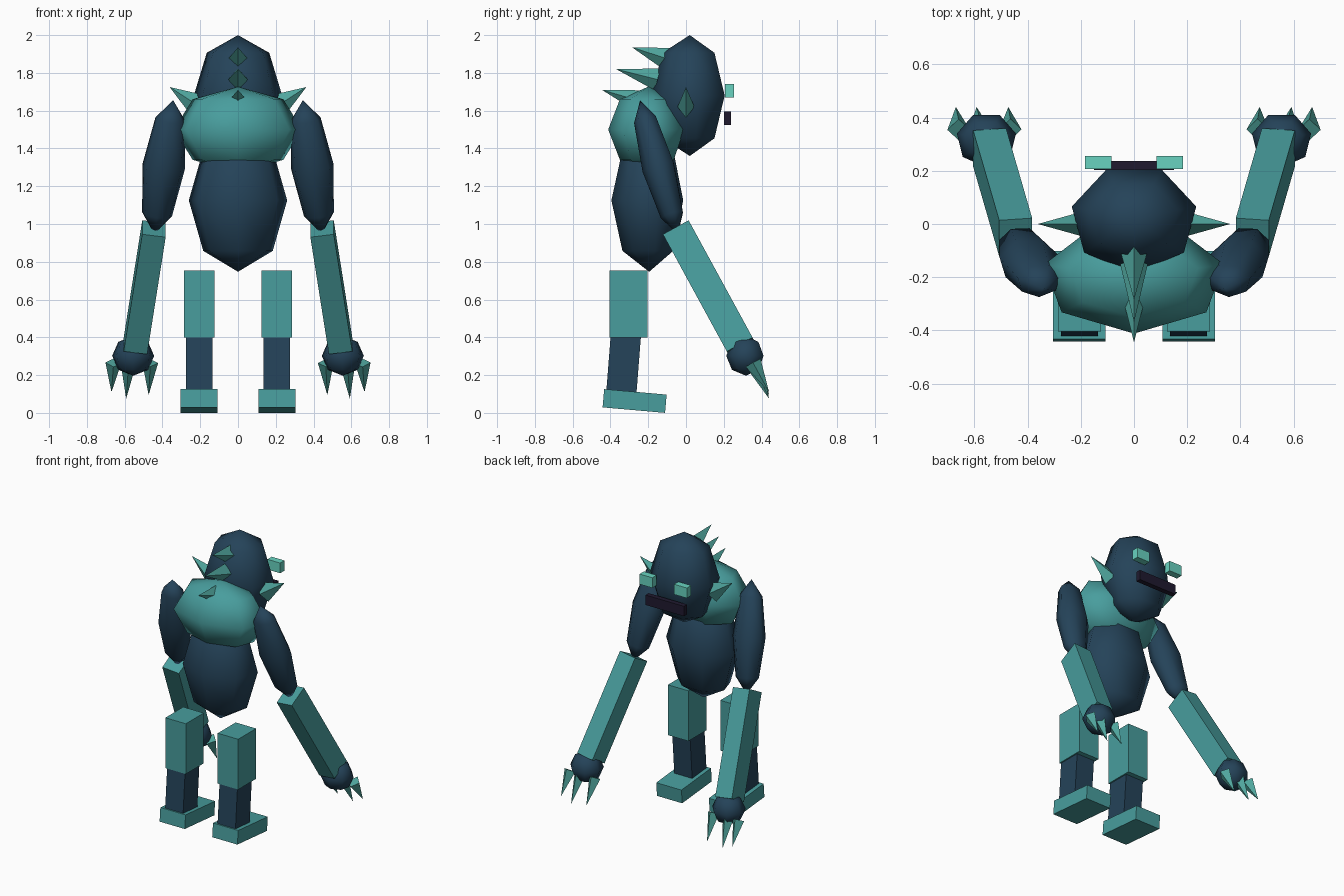
import bpy, bmesh, math
from mathutils import Matrix, Vector

cube = bpy.data.objects.get("Cube")
if cube:
    bpy.data.objects.remove(cube, do_unlink=True)


def material(name, rgb):
    m = bpy.data.materials.new(name)
    m.use_nodes = True
    m.diffuse_color = (*rgb, 1)
    m.node_tree.nodes["Principled BSDF"].inputs["Base Color"].default_value = (*rgb, 1)
    return m


NAVY = material("dark blue skin", (0.018, 0.056, 0.10))
TEAL = material("teal armour", (0.065, 0.34, 0.34))
HORN = material("green teal horn", (0.08, 0.38, 0.34))
EYE = material("bright mint", (0.14, 0.65, 0.53))
MOUTH = material("near black purple", (0.014, 0.010, 0.028))


def frame(direction, hint=(1, 0, 0)):
    """Rotation whose z follows direction and whose x stays close to hint."""
    z = Vector(direction).normalized()
    x = Vector(hint)
    x = (x - z * x.dot(z)).normalized()
    return Matrix((x, z.cross(x), z)).transposed().to_4x4()


def finish(name, bm, size, centre, rot, mat, smooth=False):
    bm.transform(Matrix.Translation(centre) @ rot @ Matrix.Diagonal((*size, 1)))
    bmesh.ops.recalc_face_normals(bm, faces=bm.faces)
    for f in bm.faces:
        f.smooth = smooth
    mesh = bpy.data.meshes.new(name)
    bm.to_mesh(mesh)
    bm.free()
    mesh.materials.append(mat)
    obj = bpy.data.objects.new(name, mesh)
    bpy.context.collection.objects.link(obj)
    return obj


def ball(name, centre, radii, mat, rot=Matrix()):
    """Seven-sided ellipsoid with one corner column facing -y."""
    bm = bmesh.new()
    bmesh.ops.create_uvsphere(bm, u_segments=7, v_segments=4, radius=1)
    v = next(v for v in bm.verts if abs(v.co.z) < 0.001)
    turn = -math.pi / 2 - math.atan2(v.co.y, v.co.x)
    bm.transform(Matrix.Rotation(turn, 4, "Z"))
    return finish(name, bm, radii, centre, rot, mat, True)


def box(name, centre, size, mat, rot=Matrix()):
    bm = bmesh.new()
    bmesh.ops.create_cube(bm, size=1)
    return finish(name, bm, size, centre, rot, mat)


def spike(name, base, tip, rx, ry, mat, hint=(1, 0, 0)):
    """Four-sided pyramid from base centre to tip."""
    base, tip = Vector(base), Vector(tip)
    bm = bmesh.new()
    bmesh.ops.create_cone(bm, cap_ends=True, segments=4, radius1=1, radius2=0, depth=1)
    axis = tip - base
    return finish(name, bm, (rx, ry, axis.length), (base + tip) / 2, frame(axis, hint), mat)


# Trunk and head
ball("belly", (0, -0.195, 1.125), (0.267, 0.2, 0.378), NAVY)
ball("chest", (0, -0.2, 1.5), (0.348, 0.212, 0.227), TEAL)
ball("head", (0, 0.02, 1.68), (0.24, 0.205, 0.32), NAVY)
box("mouth", (0, 0.22, 1.56), (0.3, 0.035, 0.07), MOUTH)

# Row of spikes down the back
for i, (y, z, ty, tz) in enumerate([(-0.1, 1.875, -0.285, 1.935),
                                    (-0.15, 1.765, -0.37, 1.82),
                                    (-0.24, 1.65, -0.445, 1.71)]):
    spike(f"back_spike_{i + 1}", (0, y, z), (0, ty, tz), 0.052, 0.06, HORN)

for side, s in (("left", 1), ("right", -1)):
    # Face
    box(f"{side}_eye", (s * 0.135, 0.231, 1.705), (0.1, 0.048, 0.072), EYE)
    spike(f"{side}_ear_spike", (s * 0.2, 0, 1.62), (s * 0.362, 0, 1.725),
          0.045, 0.07, HORN, (0, 1, 0))

    # Arm
    ball(f"{side}_upper_arm", (s * 0.393, -0.143, 1.3), (0.116, 0.09, 0.372), NAVY,
         frame((-s * 0.1, -0.2, 0.71)))
    top, end = Vector((s * 0.445, -0.05, 0.975)), Vector((s * 0.543, 0.288, 0.355))
    box(f"{side}_forearm", (top + end) / 2, (0.125, 0.155, (top - end).length), TEAL,
        frame(top - end))
    ball(f"{side}_hand", (s * 0.555, 0.317, 0.302), (0.114, 0.104, 0.105), NAVY)
    for i, (bx, tx, tz) in enumerate([(0.66, 0.67, 0.11), (0.58, 0.592, 0.075),
                                      (0.465, 0.473, 0.095)]):
        spike(f"{side}_claw_{i + 1}", (s * bx, 0.355, 0.265), (s * tx, 0.44, tz),
              0.042, 0.045, HORN)

    # Leg
    box(f"{side}_thigh", (s * 0.205, -0.305, 0.577), (0.16, 0.2, 0.356), TEAL)
    box(f"{side}_shin", (s * 0.205, -0.331, 0.25), (0.14, 0.16, 0.32), NAVY,
        Matrix.Rotation(math.radians(-4.5), 4, "X"))
    box(f"{side}_foot", (s * 0.206, -0.272, 0.063), (0.197, 0.332, 0.097), TEAL,
        Matrix.Rotation(math.radians(-5), 4, "X"))
